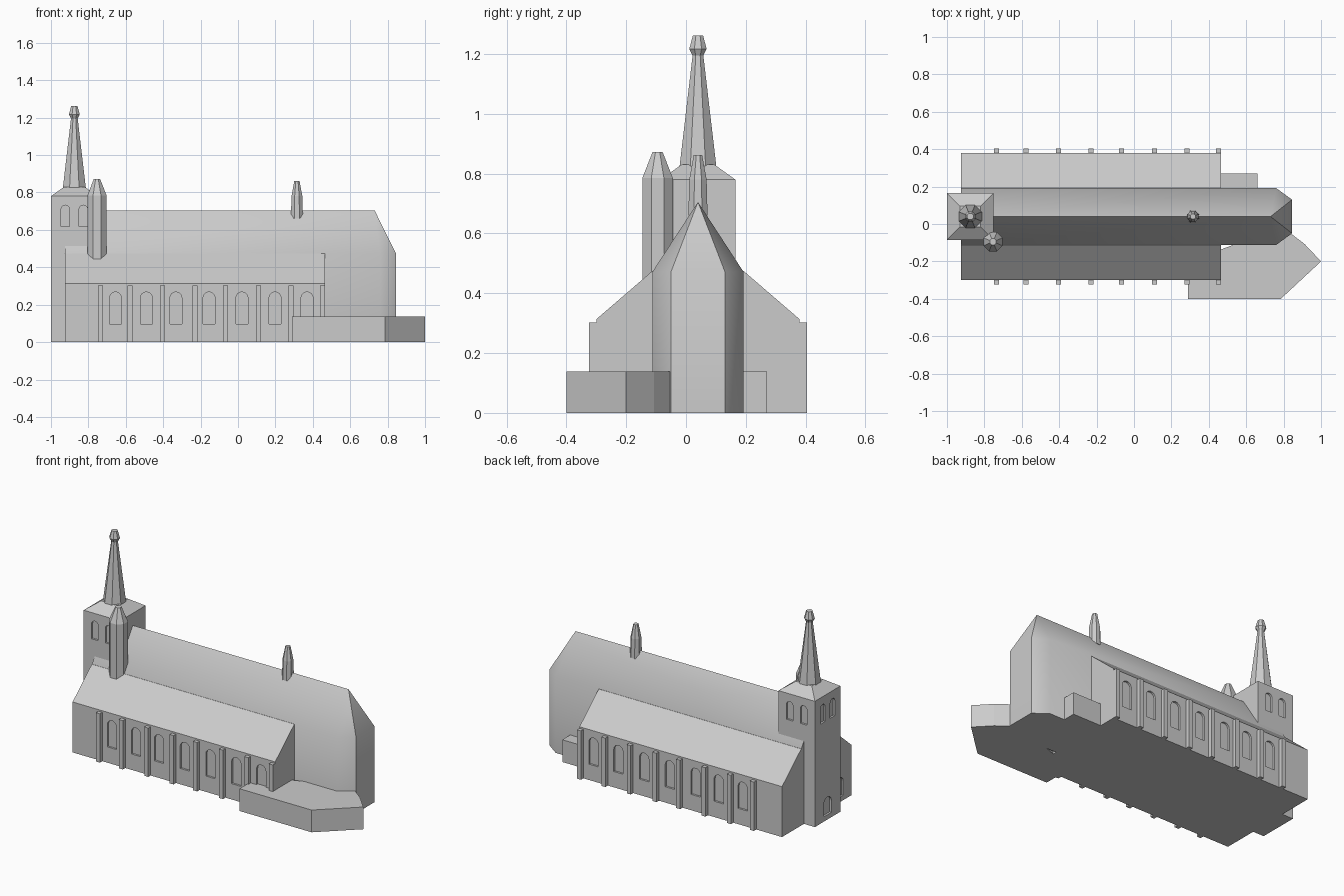
import bpy, bmesh, math
from mathutils import Vector

if "Cube" in bpy.data.objects:
    bpy.data.objects.remove(bpy.data.objects["Cube"])

stone = bpy.data.materials.new("light_grey_stone")
stone.diffuse_color = (0.6, 0.6, 0.6, 1)
stone.use_nodes = True
stone.node_tree.nodes["Principled BSDF"].inputs["Base Color"].default_value = stone.diffuse_color
AXIS = 0.04  # y of the church's long axis


def finish(name, bm):
    bmesh.ops.recalc_face_normals(bm, faces=bm.faces)
    me = bpy.data.meshes.new(name)
    bm.to_mesh(me)
    bm.free()
    ob = bpy.data.objects.new(name, me)
    me.materials.append(stone)
    bpy.context.collection.objects.link(ob)
    return ob


def prism(bm, pts, offset):
    """Closed prism from a planar loop of points, swept along offset."""
    a = [bm.verts.new(p) for p in pts]
    b = [bm.verts.new(Vector(p) + Vector(offset)) for p in pts]
    n = len(a)
    bm.faces.new(a)
    bm.faces.new(b[::-1])
    for i in range(n):
        bm.faces.new((a[i], a[(i + 1) % n], b[(i + 1) % n], b[i]))


def box(bm, x0, x1, y0, y1, z0, z1):
    prism(bm, [(x0, y0, z0), (x1, y0, z0), (x1, y1, z0), (x0, y1, z0)], (0, 0, z1 - z0))


def block(name, outline, height):
    bm = bmesh.new()
    prism(bm, [(x, y, 0) for x, y in outline], (0, 0, height))
    return finish(name, bm)


def lathe(name, cx, cy, profile, sides=8):
    """Faceted spire from (radius, z) rings."""
    bm = bmesh.new()
    rings = []
    for r, z in profile:
        rings.append([bm.verts.new((cx + r * math.cos((i + .5) * math.tau / sides) / math.cos(math.pi / sides),
                                    cy + r * math.sin((i + .5) * math.tau / sides) / math.cos(math.pi / sides), z))
                      for i in range(sides)])
    for a, b in zip(rings, rings[1:]):
        for i in range(sides):
            j = (i + 1) % sides
            bm.faces.new((a[i], a[j], b[j], b[i]))
    bm.faces.new(rings[0])
    bm.faces.new(rings[-1])
    return finish(name, bm)


def arch(bm, along, wall, z0, z1, w, facing, depth=0.012):
    """Round-headed niche cutter; facing 'y' lies in an xz wall, 'x' in a yz wall."""
    r = w / 2
    loop = [(along - r, z0), (along + r, z0)]
    loop += [(along + r * math.cos(t * math.pi / 8), z1 - r + r * math.sin(t * math.pi / 8)) for t in range(9)]
    if facing == 'y':
        prism(bm, [(u, wall - depth, z) for u, z in loop], (0, 2 * depth, 0))
    else:
        prism(bm, [(wall - depth, u, z) for u, z in loop], (2 * depth, 0, 0))


def carve(ob, bm):
    cutter = finish("niche_cutter", bm)
    cutter.hide_render = True
    mod = ob.modifiers.new("niches", 'BOOLEAN')
    mod.object, mod.operation, mod.solver = cutter, 'DIFFERENCE', 'EXACT'
    bpy.context.view_layer.objects.active = ob
    bpy.ops.object.modifier_apply(modifier=mod.name)
    bpy.data.objects.remove(cutter)


# nave with polygonal apse and hipped east roof
bm = bmesh.new()
plan = [(-.925, -.112), (.76, -.112), (.845, -.05), (.845, .13), (.76, .192), (-.925, .192)]
low = [bm.verts.new((x, y, 0)) for x, y in plan]
eave = [bm.verts.new((x, y, .472)) for x, y in plan]
west, east = bm.verts.new((-.925, AXIS, .705)), bm.verts.new((.73, AXIS, .705))
bm.faces.new(low)
for i in range(6):
    j = (i + 1) % 6
    bm.faces.new((low[i], low[j], eave[j], eave[i]))
for i in (1, 2, 3):
    bm.faces.new((eave[i], eave[i + 1], east))
bm.faces.new((eave[0], eave[1], east, west))
bm.faces.new((eave[4], eave[5], west, east))
bm.faces.new((eave[5], eave[0], west))
nave = finish("nave", bm)
bpy.context.view_layer.objects.active = nave
nave.select_set(True)
bpy.ops.object.shade_smooth_by_angle(angle=math.radians(40))
nave.select_set(False)

# side aisles with lean-to roofs, arched windows and buttresses, mirrored across the axis
piers = [-.735, -.577, -.403, -.229, -.067, .11, .284, .452]
windows = [-.655, -.49, -.332, -.155, .021, .198, .369]
for side, s in (("south", 1), ("north", -1)):
    def Y(y): return AXIS + s * (y - AXIS)
    bm = bmesh.new()
    section = [(-.3, 0), (-.3, .313), (-.112, .475), (-.09, .475), (-.09, 0)]
    prism(bm, [(-.925, Y(y), z) for y, z in section], (1.39, 0, 0))
    aisle = finish(side + "_aisle", bm)
    cut = bmesh.new()
    for x in windows:
        arch(cut, x, Y(-.3), .098, .268, .064, 'y')
    if s == 1:
        arch(cut, -.19, -.925, .03, .15, .06, 'x')
    carve(aisle, cut)
    bm = bmesh.new()
    for x in piers:
        box(bm, x - .0135, x + .0135, *sorted((Y(-.324), Y(-.29))), 0, .303)
    finish(side + "_buttresses", bm)

# west tower with belfry openings and a door
tower = block("tower", [(-1, -.085), (-.75, -.085), (-.75, .165), (-1, .165)], .78)
cut = bmesh.new()
for d in (-.048, .048):
    for wall in (-.085, .165):
        arch(cut, -.875 + d, wall, .617, .732, .046, 'y')
    arch(cut, AXIS + d, -1, .617, .732, .046, 'x')
arch(cut, AXIS, -1, .03, .14, .075, 'x')
carve(tower, cut)

# low tower roof: square base closing to a smaller square under the spire
bm = bmesh.new()
rings = [[bm.verts.new((-.875 + sx * h, AXIS + sy * h, z)) for sx, sy in ((-1, -1), (1, -1), (1, 1), (-1, 1))]
         for h, z in ((.125, .78), (.055, .83))]
for i in range(4):
    j = (i + 1) % 4
    bm.faces.new((rings[0][i], rings[0][j], rings[1][j], rings[1][i]))
bm.faces.new(rings[0])
bm.faces.new(rings[1])
finish("tower_roof", bm)

# spire, stair turret and ridge turret
lathe("spire", -.875, AXIS, [(.061, .80), (.061, .828), (.018, 1.195), (.029, 1.217), (.017, 1.262)])
lathe("stair_turret", -.754, -.095, [(.051, .40), (.051, .785), (.017, .872)])
lathe("ridge_turret", .315, AXIS, [(.032, .66), (.029, .78), (.014, .862)])

# low flat-roofed annexes
block("south_east_annex", [(.29, -.4), (.785, -.4), (1, -.2), (.912, -.107), (.84, -.052), (.7, -.05), (.29, -.2)], .138)
block("north_east_annex", [(.45, .18), (.66, .18), (.66, .27), (.45, .27)], .138)
